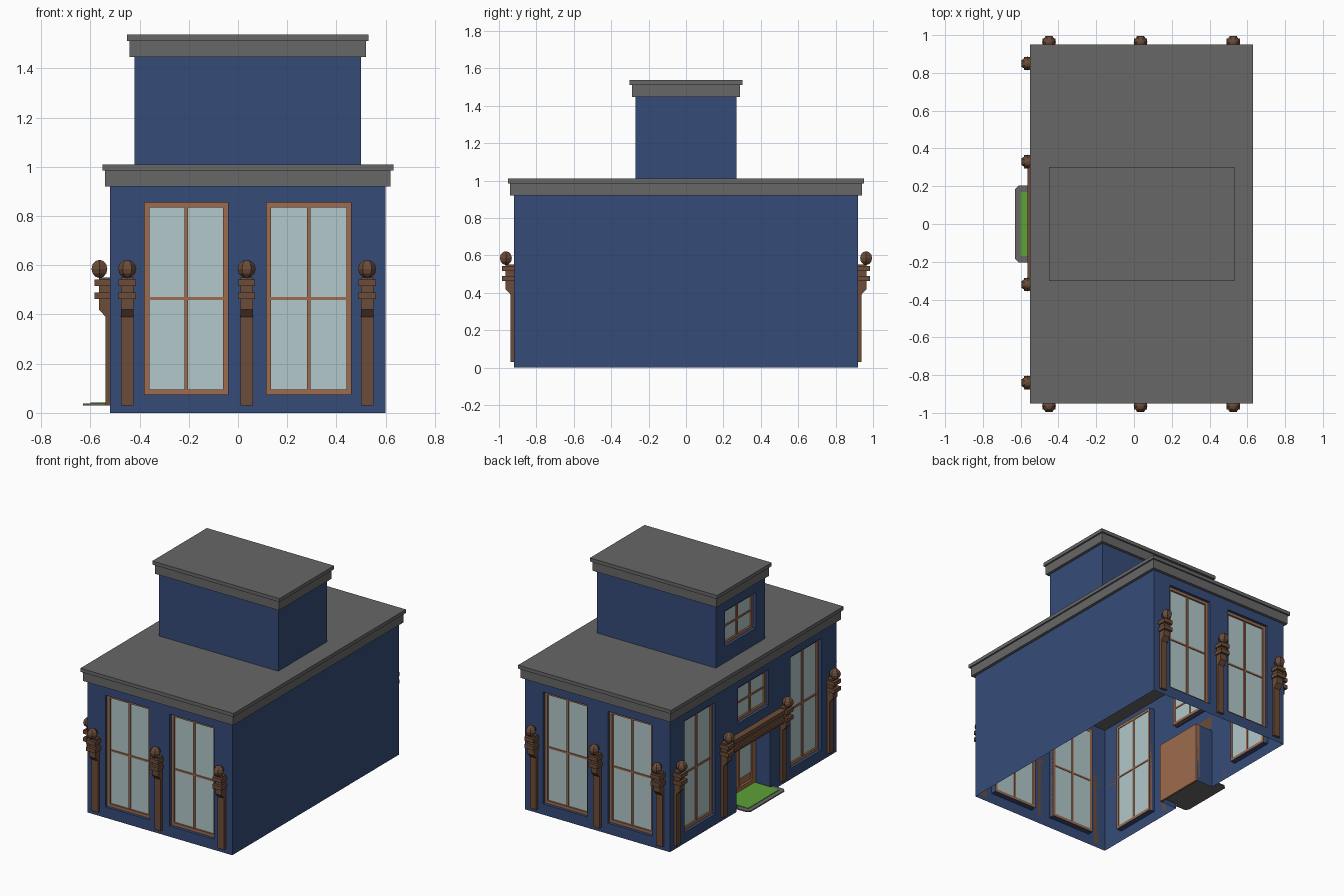
import bpy, bmesh, math
from mathutils import Vector, Matrix

if "Cube" in bpy.data.objects:
    bpy.data.objects.remove(bpy.data.objects["Cube"])


def material(name, r, g, b):
    m = bpy.data.materials.new(name)
    m.diffuse_color = (r, g, b, 1)
    m.use_nodes = True
    m.node_tree.nodes["Principled BSDF"].inputs["Base Color"].default_value = m.diffuse_color
    return m


BLUE = material("wall blue", 0.036, 0.072, 0.190)
GREY = material("roof grey", 0.136, 0.136, 0.136)
WOOD = material("window wood", 0.342, 0.150, 0.076)
DARK = material("dark wood", 0.150, 0.072, 0.041)
GLASS = material("pale glass", 0.445, 0.578, 0.591)
GREEN = material("mat green", 0.107, 0.361, 0.038)

X0, X1, Y = -0.52, 0.60, 0.92     # main body
TX0, TX1, TY = -0.42, 0.50, 0.27  # upper storey

# wall-local (u along wall, d outward, z) to world
front = lambda u, d, z: Vector((u, -Y - d, z))
back = lambda u, d, z: Vector((u, Y + d, z))
left = lambda u, d, z: Vector((X0 - d, u, z))
right = lambda u, d, z: Vector((X1 + d, u, z))
t_left = lambda u, d, z: Vector((TX0 - d, u, z))
t_right = lambda u, d, z: Vector((TX1 + d, u, z))
t_front = lambda u, d, z: Vector((u, -TY - d, z))
t_back = lambda u, d, z: Vector((u, TY + d, z))
world = lambda u, d, z: Vector((u, d, z))


def finish(bm, name, mat, fix=True):
    if fix:
        bmesh.ops.recalc_face_normals(bm, faces=bm.faces[:])
    me = bpy.data.meshes.new(name)
    bm.to_mesh(me)
    bm.free()
    me.materials.append(mat)
    ob = bpy.data.objects.new(name, me)
    bpy.context.collection.objects.link(ob)
    return ob


def prism(bm, P, profile, u0, u1):
    """Extrude a (d, z) profile along u."""
    a = [bm.verts.new(P(u0, d, z)) for d, z in profile]
    b = [bm.verts.new(P(u1, d, z)) for d, z in profile]
    bm.faces.new(a)
    bm.faces.new(b[::-1])
    n = len(a)
    for i in range(n):
        j = (i + 1) % n
        bm.faces.new((a[i], b[i], b[j], a[j]))


def box(bm, P, u0, u1, d0, d1, z0, z1):
    prism(bm, P, [(d0, z0), (d1, z0), (d1, z1), (d0, z1)], u0, u1)


def wall(name, P, u0, u1, z0, z1, holes=()):
    """Sheet wall with holes (ua, ub, za, zb, depth) and inward reveals."""
    bm = bmesh.new()
    out = P(0, 1, 0) - P(0, 0, 0)

    def quad(pts, direction):
        f = bm.faces.new([bm.verts.new(P(*p)) for p in pts])
        f.normal_update()
        if f.normal.dot(direction) < 0:
            f.normal_flip()

    us = sorted({u0, u1, *(h[0] for h in holes), *(h[1] for h in holes)})
    zs = sorted({z0, z1, *(h[2] for h in holes), *(h[3] for h in holes)})
    for a, b in zip(us, us[1:]):
        for c, e in zip(zs, zs[1:]):
            mu, mz = (a + b) / 2, (c + e) / 2
            if not any(h[0] < mu < h[1] and h[2] < mz < h[3] for h in holes):
                quad([(a, 0, c), (b, 0, c), (b, 0, e), (a, 0, e)], out)
    for a, b, c, e, t in holes:
        mid = P((a + b) / 2, 0, (c + e) / 2)
        ring = [(a, c), (b, c), (b, e), (a, e)]
        for i in range(4):
            p, q = ring[i], ring[(i + 1) % 4]
            if p[1] == q[1] == z0:
                continue  # doorway has no sill
            m = P((p[0] + q[0]) / 2, 0, (p[1] + q[1]) / 2)
            quad([(p[0], 0, p[1]), (q[0], 0, q[1]), (q[0], -t, q[1]), (p[0], -t, p[1])], mid - m)
    finish(bm, name, BLUE, False)


def frame(bm, P, a, b, c, e, w, d0, d1):
    box(bm, P, a, a + w, d0, d1, c, e)
    box(bm, P, b - w, b, d0, d1, c, e)
    box(bm, P, a + w, b - w, d0, d1, c, c + w)
    box(bm, P, a + w, b - w, d0, d1, e - w, e)


def window(name, P, hole):
    a, b, c, e, t = hole
    bm = bmesh.new()
    frame(bm, P, a, b, c, e, 0.02, -t, -0.02)
    mu, mz = (a + b) / 2, (c + e) / 2
    box(bm, P, mu - 0.007, mu + 0.007, -t, -0.024, c + 0.02, e - 0.02)
    box(bm, P, a + 0.02, b - 0.02, -t, -0.026, mz - 0.006, mz + 0.006)
    finish(bm, name + "_frame", WOOD)
    bm = bmesh.new()
    box(bm, P, a + 0.01, b - 0.01, -t + 0.004, -t + 0.008, c + 0.01, e - 0.01)
    finish(bm, name + "_glass", GLASS)


def column(name, P, u):
    bm = bmesh.new()
    # bracket shaft, two capital blocks
    prism(bm, P, [(0, 0.03), (0.018, 0.03), (0.018, 0.39), (0.045, 0.42),
                  (0.045, 0.55), (0, 0.55)], u - 0.025, u + 0.025)
    box(bm, P, u - 0.035, u + 0.035, 0, 0.063, 0.463, 0.490)
    box(bm, P, u - 0.035, u + 0.035, 0, 0.063, 0.515, 0.542)
    # six-sided ball, one corner facing outward
    out = P(0, 1, 0) - P(0, 0, 0)
    bmesh.ops.create_uvsphere(bm, u_segments=6, v_segments=6, radius=0.037,
                              matrix=Matrix.Translation(P(u, 0.043, 0.585))
                              @ Matrix.Rotation(math.atan2(out.y, out.x), 4, 'Z'))
    finish(bm, name, DARK)


# windows and doorway openings
end_holes = [(-0.38, -0.04, 0.075, 0.855, 0.04), (0.115, 0.46, 0.075, 0.855, 0.04)]
side_holes = [(-0.75, -0.41, 0.075, 0.855, 0.04), (0.42, 0.76, 0.075, 0.855, 0.04),
              (-0.17, 0.17, 0.61, 0.86, 0.04)]
tower_hole = (-0.17, 0.17, 1.12, 1.37, 0.04)
door = (-0.185, 0.185, 0.0, 0.43, 0.135)

# walls, open underneath
wall("front_wall", front, X0, X1, 0, Y, end_holes)
wall("back_wall", back, X0, X1, 0, Y, end_holes)
wall("left_wall", left, -Y, Y, 0, Y, side_holes + [door])
wall("right_wall", right, -Y, Y, 0, Y)
wall("upper_left_wall", t_left, -TY, TY, 1.0, 1.45, [tower_hole])
wall("upper_right_wall", t_right, -TY, TY, 1.0, 1.45)
wall("upper_front_wall", t_front, TX0, TX1, 1.0, 1.45)
wall("upper_back_wall", t_back, TX0, TX1, 1.0, 1.45)

for i, h in enumerate(end_holes):
    window(f"front_window_{i}", front, h)
    window(f"back_window_{i}", back, h)
for i, h in enumerate(side_holes):
    window(f"left_window_{i}", left, h)
window("upper_window", t_left, tower_hole)

# stepped roofs
for name, x0, x1, y, z in (("main_roof", X0, X1, Y, 0.92), ("upper_roof", TX0, TX1, TY, 1.447)):
    bm = bmesh.new()
    box(bm, world, x0 - 0.02, x1 + 0.02, -y - 0.02, y + 0.02, z, z + 0.065)
    box(bm, world, x0 - 0.031, x1 + 0.031, -y - 0.031, y + 0.031, z + 0.065, z + 0.09)
    finish(bm, name, GREY)

# columns
for i, u in enumerate((-0.45, 0.035, 0.525)):
    column(f"front_column_{i}", front, u)
    column(f"back_column_{i}", back, u)
for i, u in enumerate((-0.84, -0.32, 0.33, 0.85)):
    column(f"left_column_{i}", left, u)

# beam over the doorway
bm = bmesh.new()
box(bm, left, -0.30, 0.31, 0, 0.032, 0.445, 0.53)
box(bm, left, -0.30, 0.31, 0, 0.044, 0.463, 0.487)
box(bm, left, -0.30, 0.31, 0, 0.044, 0.515, 0.542)
finish(bm, "door_beam", DARK)

# recessed door: solid back, framed glass front
bm = bmesh.new()
box(bm, left, -0.185, 0.185, -0.14, -0.125, 0.0, 0.43)
frame(bm, left, -0.185, 0.185, 0.03, 0.43, 0.04, -0.125, -0.11)
box(bm, left, -0.012, 0.012, -0.125, -0.11, 0.07, 0.39)
finish(bm, "door", WOOD)
bm = bmesh.new()
box(bm, left, -0.145, 0.145, -0.125, -0.12, 0.12, 0.39)
finish(bm, "door_glass", GLASS)

# porch slab with clipped outer corners, and mat
bm = bmesh.new()
plan = [(0.39, -0.18), (0.39, 0.18), (0.53, 0.18), (0.53, 0.205), (0.61, 0.205), (0.63, 0.185),
        (0.63, -0.185), (0.61, -0.205), (0.53, -0.205), (0.53, -0.18)]
low = bm.faces.new([bm.verts.new((-x, y, 0.03)) for x, y in plan])
ext = bmesh.ops.extrude_face_region(bm, geom=[low], use_keep_orig=True)
bmesh.ops.translate(bm, vec=(0, 0, 0.008),
                    verts=[g for g in ext["geom"] if isinstance(g, bmesh.types.BMVert)])
finish(bm, "porch", GREY)
bm = bmesh.new()
box(bm, world, -0.60, -0.41, -0.17, 0.17, 0.038, 0.042)
finish(bm, "door_mat", GREEN)
